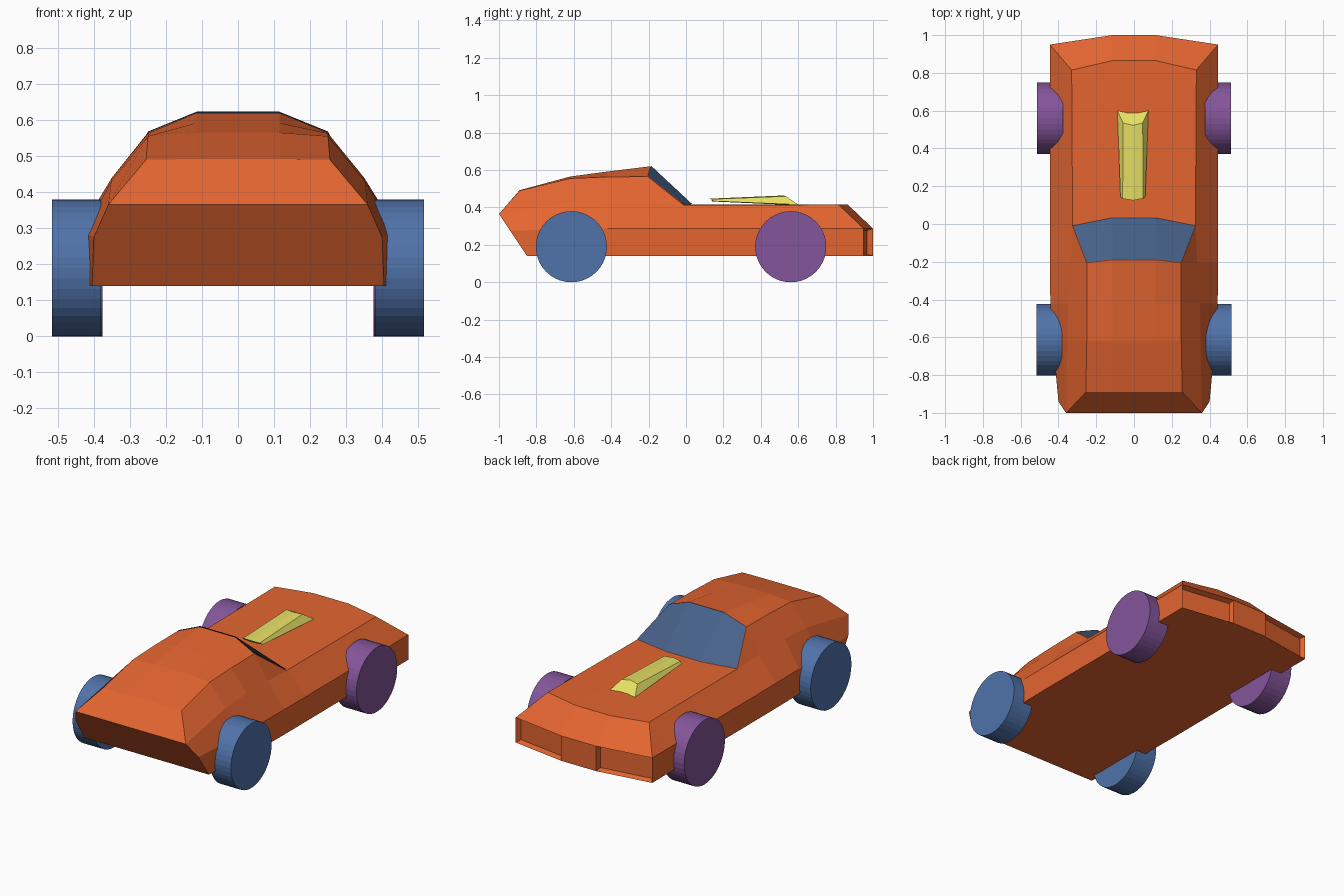
import bpy, bmesh, math

if "Cube" in bpy.data.objects:
    bpy.data.objects.remove(bpy.data.objects["Cube"])


def material(name, rgb):
    m = bpy.data.materials.new(name)
    m.diffuse_color = (*rgb, 1)
    m.use_nodes = True
    m.node_tree.nodes["Principled BSDF"].inputs["Base Color"].default_value = m.diffuse_color
    return m


RED = material("red_paint", (0.78, 0.13, 0.03))
BLUE = material("blue", (0.08, 0.17, 0.40))
PURPLE = material("purple", (0.23, 0.09, 0.32))
YELLOW = material("yellow", (0.80, 0.75, 0.13))
GLASS = material("dark_glass", (0.06, 0.12, 0.25))


def loft(name, halves, mat, closed=True, caps=(), insets=0, shift=0.0):
    """Skin half sections, each mirrored across x, into one mesh."""
    bm = bmesh.new()
    rings = []
    for half in halves:
        full = list(half) + [(-x, y, z) for x, y, z in reversed(half)]
        rings.append([bm.verts.new((x + shift, y, z)) for x, y, z in full])
    n = len(rings[0])
    for a, b in zip(rings, rings[1:]):
        for i in range(n if closed else n - 1):
            j = (i + 1) % n
            bm.faces.new((a[i], a[j], b[j], b[i]))
    cap_faces = [bm.faces.new([rings[r][i] for i in idx]) for r, idx in caps]
    recess = cap_faces[:insets]
    bmesh.ops.remove_doubles(bm, verts=bm.verts, dist=0.0005)
    bmesh.ops.recalc_face_normals(bm, faces=bm.faces)
    if insets:
        bmesh.ops.inset_individual(bm, faces=[f for f in recess if f.is_valid],
                                   thickness=0.015, depth=-0.03)
    me = bpy.data.meshes.new(name)
    bm.to_mesh(me)
    bm.free()
    me.materials.append(mat)
    ob = bpy.data.objects.new(name, me)
    bpy.context.collection.objects.link(ob)
    return ob


def section(y, waist, mid, shoulder, top, bottom_y=None, bottom_x=None, inner_y=None):
    """Half section: inner bottom, sill, waist, mid side, shoulder, roof."""
    by = y if bottom_y is None else bottom_y
    bx = waist[0] if bottom_x is None else bottom_x
    return [(0.115, by if inner_y is None else inner_y, 0.14), (bx, by, 0.14),
            waist, mid, shoulder, top]


# Body sections from nose (+y) to tail (-y)
nose_w = (0.445, 0.95, 0.287)
base = (0.325, -0.012, 0.412)
hood = (0.33, 0.815, 0.415)
crease = (0.36, -1.0, 0.365)
tail_w = (0.40, -0.94, 0.275)
roof_corner = (0.25, -0.205, 0.565)
sections = [
    section(0.95, nose_w, nose_w, nose_w, (0.115, 1.0, 0.287), inner_y=1.0),
    section(0.815, (0.445, 0.815, 0.287), hood, hood, (0.115, 0.865, 0.415)),
    section(0.0, (0.445, 0.0, 0.287), base, base, (0.115, 0.03, 0.415)),
    section(-0.2, (0.445, -0.2, 0.287), (0.335, -0.205, 0.425), roof_corner,
            (0.115, -0.19, 0.62)),
    section(-0.42, (0.443, -0.42, 0.287), (0.35, -0.42, 0.44), (0.25, -0.42, 0.563),
            (0.115, -0.42, 0.592)),
    section(-0.62, (0.43, -0.62, 0.285), (0.352, -0.62, 0.43), (0.25, -0.62, 0.555),
            (0.115, -0.62, 0.565)),
    section(-0.85, tail_w, crease, (0.255, -0.89, 0.49), (0.115, -0.89, 0.492),
            bottom_x=0.405),
    section(-0.85, tail_w, crease, crease, (0.115, -1.0, 0.365), bottom_x=0.405),
]
loft("body", sections, RED, insets=2,
     caps=[(0, (0, 1, 2, 5)), (0, (11, 6, 9, 10)), (0, (0, 5, 6, 11)),
           (-1, range(12))])

# Windshield laid just over the body opening
lift = 0.003
glass_rows = [[(x, y + lift, z + lift) for x, y, z in s[4:]] for s in sections[2:4]]
loft("windshield", glass_rows, GLASS, closed=False)

# Hood scoop
loft("hood_scoop",
     [[(0.02, 0.59, 0.412), (0.082, 0.6, 0.415), (0.052, 0.535, 0.46), (0, 0.522, 0.464)],
      [(0.02, 0.14, 0.432), (0.066, 0.145, 0.434), (0.054, 0.135, 0.444), (0, 0.125, 0.447)]],
     YELLOW, caps=[(0, range(8)), (1, range(8))], shift=-0.006)

# Wheels
for axle, y, inner, outer, mat in (("rear_axle", 0.56, 0.376, 0.513, PURPLE),
                                   ("front_axle", -0.613, 0.38, 0.516, BLUE)):
    for side, s in (("left", -1), ("right", 1)):
        bpy.ops.mesh.primitive_cylinder_add(
            vertices=40, radius=0.19, depth=outer - inner,
            location=(s * (inner + outer) / 2, y, 0.19), rotation=(0, math.pi / 2, 0))
        wheel = bpy.context.object
        wheel.name = f"{axle}_{side}_wheel"
        wheel.data.materials.append(mat)
